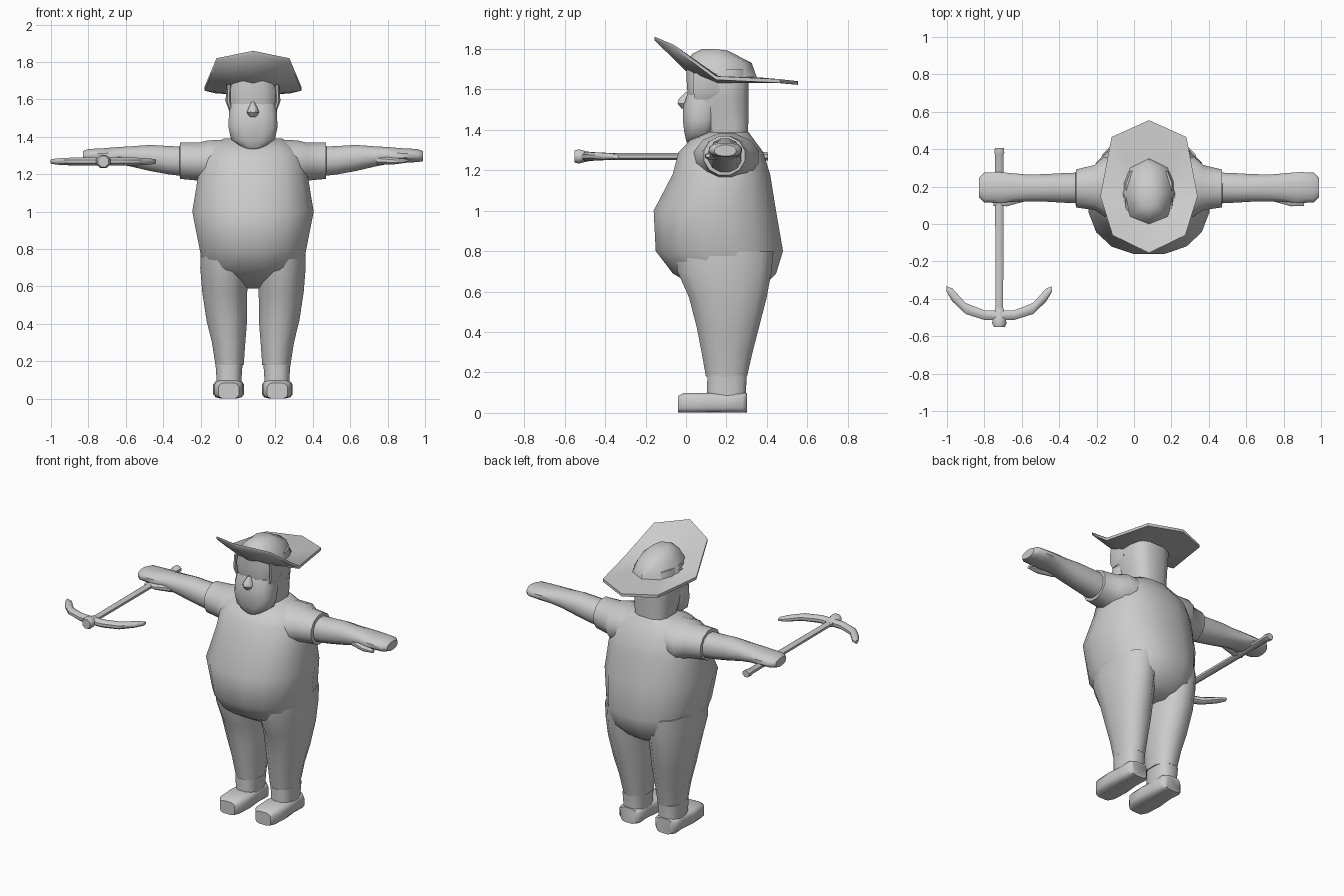
import bpy, bmesh, math

CX = 0.08  # the figure stands slightly off centre; the pickaxe balances it


def material(name, v):
    m = bpy.data.materials.new(name)
    m.diffuse_color = (v, v, v, 1)
    return m


GREY = material("plain grey", 0.6)


def finish(name, bm, x=CX, mirror=False, angle=45):
    bmesh.ops.recalc_face_normals(bm, faces=bm.faces)
    me = bpy.data.meshes.new(name)
    bm.to_mesh(me)
    bm.free()
    me.materials.append(GREY)
    ob = bpy.data.objects.new(name, me)
    bpy.context.collection.objects.link(ob)
    ob.location.x = x
    bpy.ops.object.select_all(action='DESELECT')
    bpy.context.view_layer.objects.active = ob
    ob.select_set(True)
    bpy.ops.object.shade_smooth_by_angle(angle=math.radians(angle))
    if mirror:
        ob.modifiers.new("mirror", 'MIRROR').use_clip = False
    return ob


def loft(name, axis, rings, n=12, power=1.0, **kw):
    """Rings are (x, y, z, half size 1, half size 2) across the given axis."""
    u, v = {'x': (1, 2), 'y': (0, 2), 'z': (0, 1)}[axis]
    bm = bmesh.new()
    loops = []
    for r in rings:
        loop = []
        for i in range(n):
            a = 2 * math.pi * (i + 0.5) / n
            c, s = math.cos(a), math.sin(a)
            p = list(r[:3])
            p[u] += r[3] * math.copysign(abs(c) ** power, c)
            p[v] += r[4] * math.copysign(abs(s) ** power, s)
            loop.append(bm.verts.new(p))
        loops.append(loop)
    for a, b in zip(loops, loops[1:]):
        for i in range(n):
            j = (i + 1) % n
            bm.faces.new((a[i], a[j], b[j], b[i]))
    bm.faces.new(loops[0])
    bm.faces.new(loops[-1])
    return finish(name, bm, **kw)


def span(z, half_x, front, back):
    return (0, (front + back) / 2, z, half_x, (back - front) / 2)


# Torso with round belly
loft("torso", 'z', [
    span(0.59, 0.10, 0.13, 0.33), span(0.63, 0.20, 0.03, 0.39),
    span(0.69, 0.27, -0.07, 0.45), span(0.80, 0.29, -0.155, 0.485),
    span(1.00, 0.33, -0.165, 0.45), span(1.18, 0.30, -0.07, 0.42),
    span(1.29, 0.28, -0.04, 0.385), span(1.35, 0.23, 0.02, 0.34),
    span(1.39, 0.16, 0.10, 0.31)], n=16, power=0.85)

# Trouser legs
loft("trouser_leg", 'z', [
    (0.125, 0.20, 0.18, 0.078, 0.105), (0.13, 0.203, 0.30, 0.092, 0.13),
    (0.14, 0.207, 0.42, 0.112, 0.158), (0.151, 0.207, 0.57, 0.124, 0.198),
    (0.152, 0.19, 0.70, 0.134, 0.24), (0.15, 0.19, 0.80, 0.135, 0.25)],
    power=0.9, mirror=True)

# Boots: ankle shaft and foot
loft("boot_shaft", 'z', [
    (0.128, 0.20, 0.04, 0.07, 0.10), (0.128, 0.20, 0.10, 0.068, 0.098),
    (0.128, 0.203, 0.185, 0.074, 0.10)], power=0.7, mirror=True)
loft("boot_foot", 'y', [
    (0.13, -0.04, 0.042, 0.055, 0.042), (0.13, -0.01, 0.05, 0.077, 0.05),
    (0.13, 0.10, 0.05, 0.084, 0.05), (0.13, 0.20, 0.05, 0.072, 0.05),
    (0.13, 0.28, 0.05, 0.078, 0.05), (0.13, 0.302, 0.05, 0.055, 0.05)],
    power=0.5, mirror=True)

# Sleeves, flaring into the shoulders
loft("sleeve", 'x', [
    (0.12, 0.20, 1.27, 0.15, 0.12), (0.24, 0.20, 1.265, 0.165, 0.12),
    (0.29, 0.195, 1.267, 0.125, 0.105), (0.39, 0.19, 1.272, 0.105, 0.10),
    (0.392, 0.19, 1.272, 0.085, 0.08)], mirror=True)

# Arms with hands, and thumbs
loft("arm_and_hand", 'x', [
    (0.36, 0.193, 1.268, 0.085, 0.082), (0.45, 0.193, 1.275, 0.082, 0.078),
    (0.55, 0.193, 1.287, 0.076, 0.072), (0.65, 0.193, 1.295, 0.074, 0.056),
    (0.72, 0.195, 1.300, 0.078, 0.047), (0.80, 0.195, 1.300, 0.085, 0.040),
    (0.88, 0.195, 1.300, 0.083, 0.036), (0.908, 0.195, 1.297, 0.055, 0.028)],
    power=0.9, mirror=True)
loft("thumb", 'x', [
    (0.66, 0.145, 1.275, 0.025, 0.025), (0.76, 0.115, 1.270, 0.022, 0.018),
    (0.83, 0.108, 1.272, 0.012, 0.010)], n=8, mirror=True)

# Neck and head
loft("head", 'z', [
    span(1.33, 0.11, 0.11, 0.31), span(1.40, 0.115, 0.08, 0.31),
    span(1.50, 0.125, 0.02, 0.312), span(1.56, 0.135, 0.005, 0.312),
    span(1.64, 0.142, 0.0, 0.312), span(1.70, 0.125, 0.0, 0.31)],
    power=0.65)

# Beard, nose and ear-side hair
loft("beard", 'z', [
    span(1.33, 0.02, 0.01, 0.05), span(1.345, 0.06, 0.0, 0.09),
    span(1.385, 0.12, -0.01, 0.14), span(1.45, 0.134, -0.018, 0.16),
    span(1.52, 0.132, -0.015, 0.17), span(1.575, 0.125, 0.005, 0.17)],
    power=0.7)
loft("nose", 'z', [
    span(1.505, 0.018, -0.025, 0.03), span(1.53, 0.036, -0.045, 0.04),
    span(1.55, 0.028, -0.04, 0.04), span(1.585, 0.01, -0.005, 0.03)], n=8)
loft("side_hair", 'z', [
    (0.12, 0.09, 1.55, 0.012, 0.05), (0.132, 0.10, 1.59, 0.016, 0.07),
    (0.128, 0.10, 1.68, 0.014, 0.07)], n=8, mirror=True)

# Hat: eight-sided brim turned up at the front, with a domed crown
brim = [(0, -0.155, 1.86), (0.195, -0.06, 1.82), (0.26, 0.15, 1.665),
        (0.20, 0.465, 1.65), (0, 0.555, 1.64)]
inner = [(0, 0.0, 1.725), (0.10, 0.04, 1.71), (0.14, 0.16, 1.665),
         (0.10, 0.30, 1.66), (0, 0.35, 1.66)]
mid = [(0, 0.03, 1.775), (0.075, 0.06, 1.77), (0.105, 0.17, 1.75),
       (0.075, 0.28, 1.74), (0, 0.325, 1.73)]
top = [(0, 0.08, 1.80), (0.035, 0.10, 1.80), (0.05, 0.15, 1.798),
       (0.035, 0.195, 1.793), (0, 0.21, 1.79)]
under = [(x * 0.95, y + 0.012 * (y < 0), z - 0.035 if y < 0.2 else z - 0.015)
         for x, y, z in inner]
bm = bmesh.new()
drop = [(x, y, z - 0.018) for x, y, z in brim]
loops = []
for half in (under, drop, brim, inner, mid, top):
    pts = half + [(-x, y, z) for x, y, z in half[3:0:-1]]
    loops.append([bm.verts.new(p) for p in pts])
for a, b in zip(loops, loops[1:]):
    for i in range(8):
        j = (i + 1) % 8
        bm.faces.new((a[i], a[j], b[j], b[i]))
bm.faces.new(loops[0])
bm.faces.new(loops[-1])
finish("hat", bm, angle=50)

# Pickaxe, pointing forward from the hand
PX = -0.72
loft("pickaxe_handle", 'y', [
    (0, -0.50, 1.268, 0.022, 0.018), (0, 0.10, 1.268, 0.024, 0.018),
    (0, 0.37, 1.268, 0.024, 0.02), (0, 0.38, 1.268, 0.029, 0.024),
    (0, 0.405, 1.268, 0.026, 0.022)], n=8, x=PX)
loft("pickaxe_socket", 'y', [
    (0, -0.552, 1.268, 0.03, 0.032), (0, -0.53, 1.268, 0.042, 0.038),
    (0, -0.50, 1.268, 0.036, 0.03), (0, -0.45, 1.268, 0.024, 0.018)],
    n=8, x=PX)
loft("pickaxe_blade", 'x', [
    (0, -0.49, 1.268, 0.028, 0.024), (0.08, -0.487, 1.268, 0.028, 0.024),
    (0.18, -0.452, 1.268, 0.032, 0.022), (0.25, -0.38, 1.268, 0.038, 0.018),
    (0.282, -0.347, 1.268, 0.016, 0.012)], n=8, x=PX, mirror=True)
